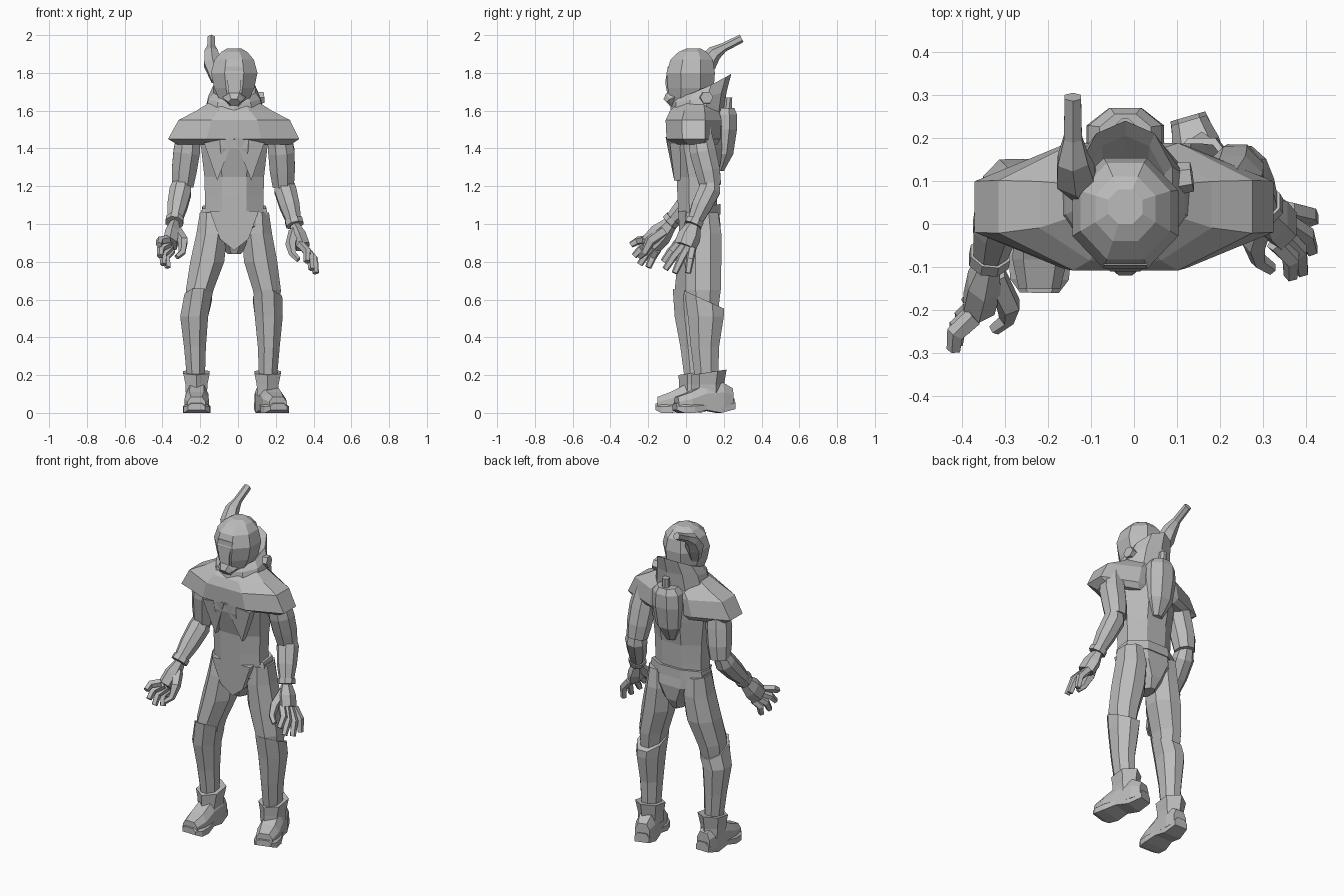
import bpy, bmesh, math
from mathutils import Vector as V

grey = bpy.data.materials.new("plain grey")
grey.diffuse_color = (0.5, 0.5, 0.5, 1)
CX = -0.02  # body centre line


def loft(name, rings, caps=True, close=False):
    """Skin a list of equal-length point rings into one flat-shaded mesh."""
    bm = bmesh.new()
    vs = [[bm.verts.new(p) for p in r] for r in rings]
    n = len(rings[0])
    pairs = list(zip(vs, vs[1:])) + ([(vs[-1], vs[0])] if close else [])
    for a, b in pairs:
        for i in range(n):
            j = (i + 1) % n
            bm.faces.new((a[i], a[j], b[j], b[i]))
    if caps and not close:
        bm.faces.new(vs[0])
        bm.faces.new(vs[-1])
    bmesh.ops.recalc_face_normals(bm, faces=bm.faces)
    me = bpy.data.meshes.new(name)
    bm.to_mesh(me)
    bm.free()
    me.materials.append(grey)
    ob = bpy.data.objects.new(name, me)
    bpy.context.collection.objects.link(ob)
    return ob


def stack(name, rows, n=8):
    """Level n-sided rings: (x, y, z, half width, half depth[, slope along y])."""
    k = 1 / math.cos(math.pi / n)
    rings = []
    for x, y, z, rx, ry, *tilt in rows:
        ring = []
        for i in range(n):
            a = (i + .5) * 2 * math.pi / n
            dy = ry * k * math.sin(a)
            ring.append(V((x + rx * k * math.cos(a), y + dy, z + (tilt[0] * dy if tilt else 0))))
        rings.append(ring)
    return loft(name, rings)


def tube(name, pts, radii, n=6, flat=1.0, ref=(1, 0, 0)):
    """Tube along a path; 'flat' squashes it along the ref direction."""
    pts = [V(p) for p in pts]
    rings = []
    for i, p in enumerate(pts):
        t = (pts[min(i + 1, len(pts) - 1)] - pts[max(i - 1, 0)]).normalized()
        u = V(ref)
        u = (u - t * u.dot(t)).normalized()
        w = t.cross(u)
        k = radii[i] / math.cos(math.pi / n)
        rings.append([p + u * (k * flat * math.cos(a)) + w * (k * math.sin(a))
                      for a in [(j + .5) * 2 * math.pi / n for j in range(n)]])
    return loft(name, rings)


# Torso and waist
stack("torso", [(CX, .06, 1.04, .155, .10), (CX, .06, 1.14, .155, .105), (CX, .06, 1.25, .158, .11),
                (CX, .05, 1.40, .175, .145), (CX, .045, 1.52, .20, .15)])
stack("belt", [(CX, .075, 1.05, .176, .108), (CX, .078, 1.09, .168, .104, .15)])
stack("pelvis", [(CX, .075, 1.07, .175, .10), (CX, .075, .99, .165, .108),
                 (CX, .08, .90, .08, .09), (CX, .08, .84, .035, .06)])

# Shoulder mantle
stack("shoulder_mantle", [(CX, .055, 1.42, .30, .11), (CX - .003, .04, 1.45, .347, .143),
                          (CX, .04, 1.55, .295, .148), (CX, .045, 1.60, .20, .13),
                          (CX, .055, 1.65, .12, .09), (CX, .06, 1.675, .09, .08)])

# Chest plate with two pointed teeth
for s in (-1, 1):
    tooth = [(CX, 1.46), (CX + s * .09, 1.23), (CX + s * .16, 1.43)]
    front = [-.108, -.062, -.085]
    loft("chest_tooth", [[V((x, y, z)) for (x, z), y in zip(tooth, front)],
                         [V((x, y + .06, z)) for (x, z), y in zip(tooth, front)]])
loft("belt_front_flap", [[V((CX + x, y + d, z)) for x, z, y in
                          ((-.13, 1.07, -.04), (.13, 1.07, -.04), (.075, .92, -.035),
                           (0, .86, -.025), (-.075, .92, -.035))] for d in (0, .06)])

# Neck and tilted collar
stack("neck", [(CX, .05, 1.60, .075, .075), (CX, .04, 1.72, .07, .07)])


def collar_ring(rx, y0, y1, z0, z1, n=10):
    ring = []
    for i in range(n):
        a = (i + .5) * 2 * math.pi / n
        f = .5 + .5 * math.sin(a)
        ring.append(V((CX + rx * math.cos(a), y0 + (y1 - y0) * f, z0 + (z1 - z0) * f ** 1.4)))
    return ring


loft("collar", [collar_ring(.17, -.085, .195, 1.58, 1.55), collar_ring(.145, -.08, .215, 1.645, 1.70),
                collar_ring(.115, -.07, .24, 1.665, 1.795), collar_ring(.095, -.05, .205, 1.655, 1.76),
                collar_ring(.085, -.04, .14, 1.64, 1.68)])
tube("collar_nozzle", [(.06, .10, 1.665), (.135, .11, 1.67)], [.034, .03], 6, ref=(0, 0, 1))

# Head
stack("helmet", [(CX, -.015, 1.615, .045, .06), (CX, .01, 1.66, .08, .095), (CX, .025, 1.72, .106, .122),
                 (CX, .025, 1.80, .123, .128), (CX, .03, 1.87, .104, .112),
                 (CX, .035, 1.91, .07, .075), (CX, .04, 1.928, .04, .04)])
tube("respirator", [(CX, -.05, 1.675), (CX, -.088, 1.66), (CX, -.104, 1.645)], [.055, .045, .028],
     6, .8, (0, 0, 1))
loft("face_ridge", [[V((CX + x, y + d, z)) for x, z, y in
                     ((-.05, 1.835, -.096), (.05, 1.835, -.096), (.035, 1.75, -.11),
                      (.03, 1.68, -.098), (-.03, 1.68, -.098), (-.035, 1.75, -.11))] for d in (0, .06)])

# Antenna on one side of the helmet
tube("antenna", [(-.11, .07, 1.76), (-.135, .11, 1.85), (-.142, .15, 1.905), (-.142, .20, 1.935),
                 (-.142, .295, 1.983)], [.03, .045, .035, .021, .019], 6)

# Backpack
stack("backpack", [(CX, .17, 1.28, .03, .03), (CX, .19, 1.37, .075, .06), (CX, .20, 1.50, .09, .07),
                   (CX, .20, 1.58, .085, .07), (CX, .205, 1.615, .06, .05)])
stack("backpack_knob", [(CX, .22, 1.60, .022, .022), (CX, .225, 1.67, .02, .02)])

# Legs: thigh and shin armour for each side, shin tops slope down to the back
LEGS = {
    "left": ([(-.14, .075, 1.06, .062, .085), (-.138, .07, .95, .082, .10), (-.163, .06, .80, .09, .105),
              (-.203, .035, .65, .073, .095), (-.215, .03, .54, .06, .075)],
             [(-.21, .025, .615, .073, .095, -.45), (-.232, .03, .51, .074, .09), (-.228, .04, .35, .058, .07),
              (-.222, .05, .16, .046, .055)]),
    "right": ([(.102, .085, 1.06, .062, .085), (.10, .09, .95, .08, .097), (.12, .09, .80, .088, .097),
               (.153, .09, .65, .074, .094), (.16, .09, .54, .06, .08)],
              [(.157, .095, .60, .077, .105, -.45), (.163, .105, .51, .074, .095), (.163, .10, .35, .058, .075),
               (.158, .11, .16, .046, .06)])}
for side, (thigh, shin) in LEGS.items():
    stack(side + "_thigh", thigh)
    stack(side + "_shin_guard", shin)


# Boots: cross-sections along the foot, plus sole and flared cuff
def boot(side, heel, toe, ankle):
    heel, toe = V((*heel, 0)), V((*toe, 0))
    d = (toe - heel).normalized()
    w = V((-d.y, d.x, 0))

    def sections(rows):
        return [[heel.lerp(toe, t) + w * (h * f) + V((0, 0, z)) for f, z in
                 ((-1, lo), (1, lo), (1, lo + (top - lo) * .6), (.6, top), (-.6, top),
                  (-1, lo + (top - lo) * .6))] for t, h, lo, top in rows]
    loft(side + "_boot", sections([(.03, .042, .04, .13), (.2, .056, .03, .16), (.5, .06, .03, .15),
                                   (.75, .064, .02, .11), (.97, .048, .02, .085)]))
    loft(side + "_sole", sections([(0, .042, .02, .075), (.25, .056, 0, .06), (.5, .06, .015, .06),
                                   (.72, .073, 0, .06), (.9, .068, 0, .055), (1, .045, .015, .05)]))
    ax, ay = ankle
    stack(side + "_boot_cuff", [(ax, ay, .09, .056, .075), (ax, ay, .15, .058, .075),
                                (ax, ay + .005, .215, .07, .082, .15)], 6)


boot("left", (-.215, .15), (-.22, -.16), (-.22, .05))
boot("right", (.125, .25), (.215, -.06), (.157, .115))

# Arms
ARMS = {
    "left": ([(-.26, .06, 1.50), (-.272, .07, 1.38), (-.285, .085, 1.28), (-.292, .09, 1.20)],
             [(-.297, .095, 1.24), (-.305, .06, 1.17), (-.322, -.01, 1.09), (-.335, -.075, 1.02)]),
    "right": ([(.215, .07, 1.50), (.23, .09, 1.38), (.235, .115, 1.28), (.24, .13, 1.20)],
              [(.243, .135, 1.25), (.25, .125, 1.18), (.275, .08, 1.09), (.297, .045, 1.01)])}
for side, (upper, fore) in ARMS.items():
    tube(side + "_upper_arm", upper, [.06, .07, .066, .056], 8)
    tube(side + "_forearm", fore, [.04, .058, .052, .038], 8)
    a, b = V(fore[2]), V(fore[3])
    d = (b - a).normalized()
    tube(side + "_wrist_cuff", [b - d * .012, b + d * .018], [.046, .046], 8)

# Hands: palm, four spread fingers and a thumb
HANDS = {
    "left": ((-.335, -.085, 1.0), (-.36, -.185, .89), (.25, .72, -.62),
             [(-.418, -.292, .89), (-.412, -.275, .83), (-.395, -.245, .785), (-.37, -.20, .77)],
             [(-.325, -.12, .96), (-.29, -.19, .91), (-.295, -.22, .85), (-.325, -.245, .825)]),
    "right": ((.30, .04, .99), (.343, -.005, .88), (.35, .86, -.32),
              [(.365, -.12, .80), (.39, -.11, .76), (.412, -.06, .74), (.415, .01, .74)],
              [(.30, .02, .96), (.28, -.045, .89), (.29, -.085, .84), (.32, -.105, .81)])}
for side, (wrist, knuckle, spread, tips, thumb) in HANDS.items():
    wrist, knuckle, spread = V(wrist), V(knuckle), V(spread)
    out = V((math.copysign(.02, knuckle.x), 0, .008))
    tube(side + "_palm", [wrist, wrist.lerp(knuckle, .5), knuckle], [.034, .054, .052], 6, .7)
    for i, tip in enumerate(tips):
        base = knuckle + spread * ((i - 1.5) * .029)
        mid = base.lerp(V(tip), .5) + out
        tube(side + "_finger", [base, mid, tip], [.019, .018, .014], 5)
    tube(side + "_thumb", thumb, [.026, .024, .016, .012], 5)
